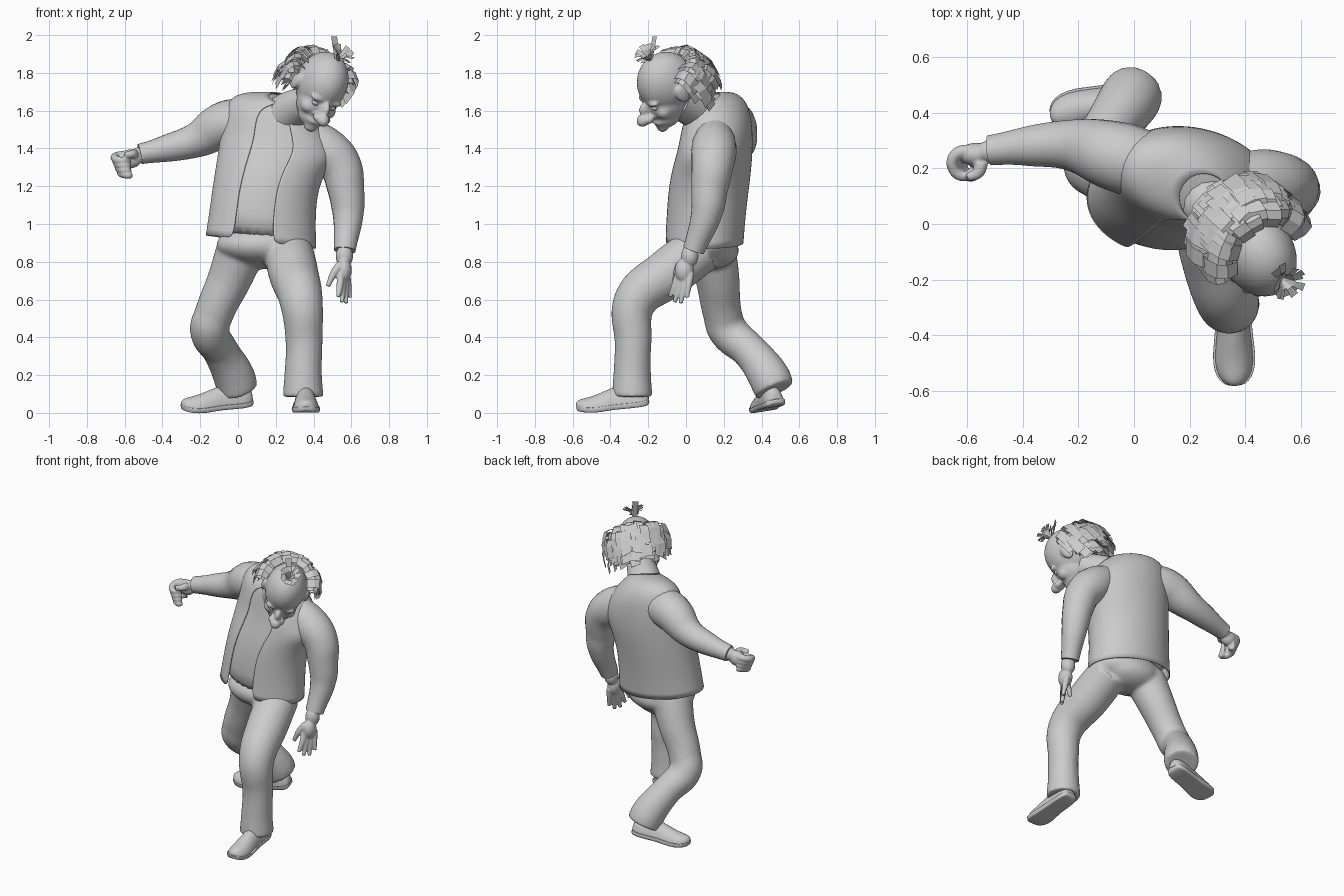
import bpy, bmesh, math, random
from math import sin, cos, pi, radians
from mathutils import Vector, Matrix

if "Cube" in bpy.data.objects:
    bpy.data.objects.remove(bpy.data.objects["Cube"])

random.seed(4)


def finish(name, bm, smooth=True):
    me = bpy.data.meshes.new(name)
    bm.to_mesh(me)
    bm.free()
    me.polygons.foreach_set("use_smooth", [smooth] * len(me.polygons))
    ob = bpy.data.objects.new(name, me)
    bpy.context.collection.objects.link(ob)
    return ob


def loft(name, rings, cyclic=True, caps=True, sub=1):
    """Skin a list of equal-length point rings."""
    bm = bmesh.new()
    vs = [[bm.verts.new(p) for p in r] for r in rings]
    n = len(rings[0])
    for a, b in zip(vs, vs[1:]):
        for j in range(n if cyclic else n - 1):
            k = (j + 1) % n
            bm.faces.new((a[j], a[k], b[k], b[j]))
    if caps:
        bm.faces.new(vs[0][::-1])
        bm.faces.new(vs[-1])
    ob = finish(name, bm)
    if sub:
        ob.modifiers.new("Subdivide", "SUBSURF").levels = sub
    return ob


def tubes(name, paths, res=8, sides=6):
    """Round limbs: each path is a list of (x, y, z, radius)."""
    cu = bpy.data.curves.new(name, "CURVE")
    cu.dimensions = "3D"
    cu.bevel_depth, cu.bevel_resolution = 1.0, sides
    cu.resolution_u, cu.use_fill_caps = res, True
    for path in paths:
        sp = cu.splines.new("BEZIER")
        sp.radius_interpolation = "CARDINAL"
        sp.bezier_points.add(len(path) - 1)
        for bp, (x, y, z, r) in zip(sp.bezier_points, path):
            bp.co, bp.radius = (x, y, z), r
            bp.handle_left_type = bp.handle_right_type = "AUTO"
    ob = bpy.data.objects.new(name, cu)
    bpy.context.collection.objects.link(ob)
    bpy.ops.object.select_all(action="DESELECT")
    ob.select_set(True)
    bpy.context.view_layer.objects.active = ob
    bpy.ops.object.convert(target="MESH")
    return ob


def melt(ob, voxel, smooth):
    m = ob.modifiers.new("Remesh", "REMESH")
    m.mode, m.voxel_size, m.use_smooth_shade = "VOXEL", voxel, True
    ob.modifiers.new("Smooth", "SMOOTH").iterations = smooth


def blob(name, parts, M=Matrix(), voxel=0.009, smooth=5):
    """Ellipsoids (centre, radii) melted into one skin; voxel=0 keeps them apart."""
    bm = bmesh.new()
    for c, r in parts:
        mat = M @ Matrix.Translation(c) @ Matrix.Diagonal((*r, 1))
        bmesh.ops.create_uvsphere(bm, u_segments=28, v_segments=18, radius=1, matrix=mat)
    ob = finish(name, bm)
    if voxel:
        melt(ob, voxel, smooth)
    return ob


def merge(obs, voxel, smooth):
    """Join objects into the first one and melt them together."""
    bpy.ops.object.select_all(action="DESELECT")
    for o in obs:
        o.modifiers.clear()
        o.select_set(True)
    bpy.context.view_layer.objects.active = obs[0]
    bpy.ops.object.join()
    melt(obs[0], voxel, smooth)


def both(c, r):
    return [((s * c[0], c[1], c[2]), r) for s in (1, -1)]


# Torso sections: centre, radii, yaw, side slope, front-back slope
TORSO = [
    (.122, .095, .905, .288, .206, 0, -.12, -.02),
    (.13, .105, 1.05, .275, .207, 0, -.11, .0),
    (.145, .12, 1.2, .27, .212, -4, -.12, .03),
    (.18, .14, 1.33, .28, .207, -8, -.18, .08),
    (.215, .155, 1.44, .30, .19, -12, -.27, .15),
    (.21, .155, 1.55, .27, .175, -12, -.35, .28),
    (.21, .135, 1.635, .19, .135, -12, -.25, .32),
    (.255, .09, 1.655, .09, .09, -12, -.3, .36),
]


def torso_rings(scale, a0, a1, n, closed):
    rings = []
    for cx, cy, cz, rx, ry, yaw, sx, sy in TORSO:
        w, ring = radians(yaw), []
        for i in range(n):
            t = radians(a0 + (a1 - a0) * i / (n if closed else n - 1)) - w
            x, y = rx * scale * cos(t), ry * scale * sin(t)
            dx, dy = x * cos(w) - y * sin(w), x * sin(w) + y * cos(w)
            ring.append((cx + dx, cy + dy, cz + sx * dx + sy * dy))
        rings.append(ring)
    return rings


# Open jacket over a shirt
jacket = loft("jacket", torso_rings(1.02, -78, 240, 32, False), False, False, 2)
sol = jacket.modifiers.new("Thickness", "SOLIDIFY")
sol.thickness, sol.offset = .006, -1
loft("shirt", torso_rings(.97, 0, 360, 28, True), sub=1)

# Sleeves
tubes("right_sleeve", [[(.08, .20, 1.54, .12), (-.07, .245, 1.525, .125), (-.22, .283, 1.445, .094),
                        (-.38, .28, 1.4, .072), (-.52, .265, 1.37, .054)]], 8, 8)
tubes("left_sleeve", [[(.34, .15, 1.48, .10), (.46, .148, 1.395, .12), (.54, .14, 1.31, .112),
                       (.57, .125, 1.19, .098), (.583, .11, 1.06, .083), (.565, .04, .86, .058)]], 8, 8)

# Trousers in one skin
merge([blob("trousers", [((.135, .095, .89), (.25, .18, .11)), ((.13, .13, .86), (.20, .15, .10))], voxel=0),
       tubes("left_leg", [[(.265, .08, .87, .13), (.295, -.10, .735, .132), (.335, -.27, .59, .115),
                           (.35, -.28, .37, .098), (.345, -.285, .2, .1), (.345, -.285, .085, .108)]], 8, 8),
       tubes("right_leg", [[(.02, .13, .88, .13), (-.04, .165, .72, .118), (-.125, .192, .53, .104),
                            (-.15, .22, .44, .105), (-.09, .34, .325, .096), (-.02, .44, .19, .11),
                            (.0, .47, .12, .108)]], 8, 8)], .011, 10)

# Shoes: length position, half width, height, base lift
SHOE = [(0, .025, .05, .012), (.02, .055, .09, 0), (.10, .058, .12, 0), (.19, .058, .10, .006),
        (.28, .072, .075, 0), (.34, .066, .06, .008), (.375, .045, .045, .018), (.39, .015, .02, .026)]


def shoe(side, heel, direction, pitch, roll):
    M = (Matrix.Translation(heel) @ Matrix.Rotation(radians(direction), 4, "Z")
         @ Matrix.Rotation(pitch, 4, "Y") @ Matrix.Rotation(roll, 4, "X"))
    for part, grow, lift, n in (("shoe_upper", 0, .018, 20), ("shoe_sole", .008, 0, 20)):
        rings = []
        for x, w, h, z in SHOE:
            ring = []
            for i in range(n):
                t = 2 * pi * i / n
                zz = h * max(sin(t), 0) if not grow else .026 * (sin(t) > -.01)
                ring.append(M @ Vector((x, (w + grow) * cos(t), z + lift + zz)))
            rings.append(ring)
        loft(f"{side}_{part}", rings, sub=1)


shoe("left", (.355, -.19, .037), -89, .13, 0)
shoe("right", (.08, .48, .04), 193, .12, -.15)

# Right hand, a loose fist
fingers = []
for i in range(4):
    z, k = 1.37 - .026 * i, .011 * i
    fingers.append([(-.58, .265, z - .005, .024), (-.64 + k, .25, z - .01, .023), (-.65 + k, .20, z - .025, .021),
                    (-.61 + k, .172, z - .035, .019), (-.575, .195, z - .035, .014)])
fingers.append([(-.55, .22, 1.37, .026), (-.56, .185, 1.37, .022), (-.60, .168, 1.365, .016)])
merge([blob("right_hand", [((-.57, .25, 1.345), (.06, .042, .05)), ((-.52, .26, 1.365), (.05, .04, .042))], voxel=0),
       tubes("right_fingers", fingers, 5, 3)], .006, 3)

# Left hand, hanging open
tips = [(.53, -.085, .615), (.55, -.06, .585), (.572, -.028, .58), (.592, .005, .61)]
fingers = [[(.545 + .01 * i, -.04 + .022 * i, .74, .019), (.54 + .014 * i, -.058 + .024 * i, .68, .019),
            (*t, .012)] for i, t in enumerate(tips)]
fingers.append([(.545, -.03, .79, .024), (.505, -.05, .735, .02), (.475, -.06, .67, .013)])
merge([blob("left_hand", [((.56, -.01, .755), (.042, .05, .065)), ((.563, .02, .83), (.046, .046, .06))], voxel=0),
       tubes("left_fingers", fingers, 5, 3)], .006, 3)

# Head frame: turned, bowed and tilted; local front is -y
up = Vector((.485, -.485, .728)).normalized()
fwd = Vector((.21, -.74, -.63))
fwd = (fwd - up * fwd.dot(up)).normalized()
left = up.cross(fwd)
HEAD = Matrix((left, -fwd, up)).transposed().to_4x4()
HEAD.translation = (.445, -.105, 1.75)

tubes("neck", [[(.19, .14, 1.53, .115), (.28, .06, 1.60, .105), (.39, -.05, 1.65, .09)]])
blob("head", [((0, 0, 0), (.13, .16, .168)), ((0, -.06, -.08), (.105, .112, .125)),
              ((0, -.09, -.145), (.078, .085, .072)), ((0, -.148, -.19), (.038, .032, .028)),
              ((0, -.175, -.05), (.022, .04, .045)), ((0, -.215, -.085), (.036, .042, .033)),
              ((0, -.16, -.143), (.05, .022, .016)), ((0, -.155, -.168), (.042, .022, .016))]
     + both((.05, -.135, -.012), (.045, .026, .016)) + both((.06, -.11, -.09), (.042, .045, .042))
     + both((.03, -.195, -.09), (.022, .026, .022)) + both((.138, .005, -.04), (.018, .036, .052)),
     HEAD, .008, 4)
blob("eyes", both((.05, -.141, -.042), (.022, .017, .015)), HEAD, 0)


def card(bm, pts, side, w0, w1):
    """A flat hair strip along pts."""
    prev = None
    for i, p in enumerate(pts):
        h = side * (w0 + (w1 - w0) * i / (len(pts) - 1)) / 2
        row = [bm.verts.new(HEAD @ (p - h)), bm.verts.new(HEAD @ (p + h))]
        if prev:
            bm.faces.new((prev[0], prev[1], row[1], row[0]))
        prev = row


# Bushy hair behind the ears: root height, strip count, drop, spread
bm = bmesh.new()
for elev, count, drop, spread in ((20, 19, .11, 80), (4, 19, .11, 76), (-14, 17, .10, 70),
                                  (-30, 15, .09, 64), (-46, 11, .06, 58)):
    for i in range(count):
        a = radians(-spread + 2 * spread * i / (count - 1) + random.uniform(-4, 4))
        e = radians(elev + random.uniform(-7, 7))
        out = Vector((sin(a), cos(a), 0))
        root = Vector((.13 * sin(a) * cos(e), .16 * cos(a) * cos(e), .165 * sin(e)))
        puff = random.uniform(.07, .105) * (1 if elev > -40 else .7)
        d = drop * random.uniform(.8, 1.25)
        pts = [root + out * (puff * sin(pi * .62 * t) + .004) + Vector((0, 0, .025 * sin(pi * t) - d * t * t))
               for t in (0, .25, .5, .75, 1)]
        card(bm, pts, Vector((cos(a), -sin(a), random.uniform(-.3, .3))), .05, .062)
finish("side_hair", bm, False)

# Tuft on the crown
bm = bmesh.new()
base = Vector((0, -.005, .16))
inv = HEAD.to_3x3().inverted()
for i in range(13):
    a = 2 * pi * i / 13 + random.uniform(-.2, .2)
    d = Vector((cos(a), sin(a), random.uniform(.5, 1.3))).normalized()
    n = random.uniform(.075, .1)
    card(bm, [base + d * n * t + Vector((0, 0, .02 * sin(pi * t))) for t in (0, .5, 1)],
         Vector((-sin(a), cos(a), 0)), .014, .03)
tall = inv @ Vector((-.015, .02, .13))
card(bm, [base + tall * t for t in (0, .5, 1)], inv @ Vector((.8, .6, 0)), .025, .04)
finish("crown_tuft", bm, False)
